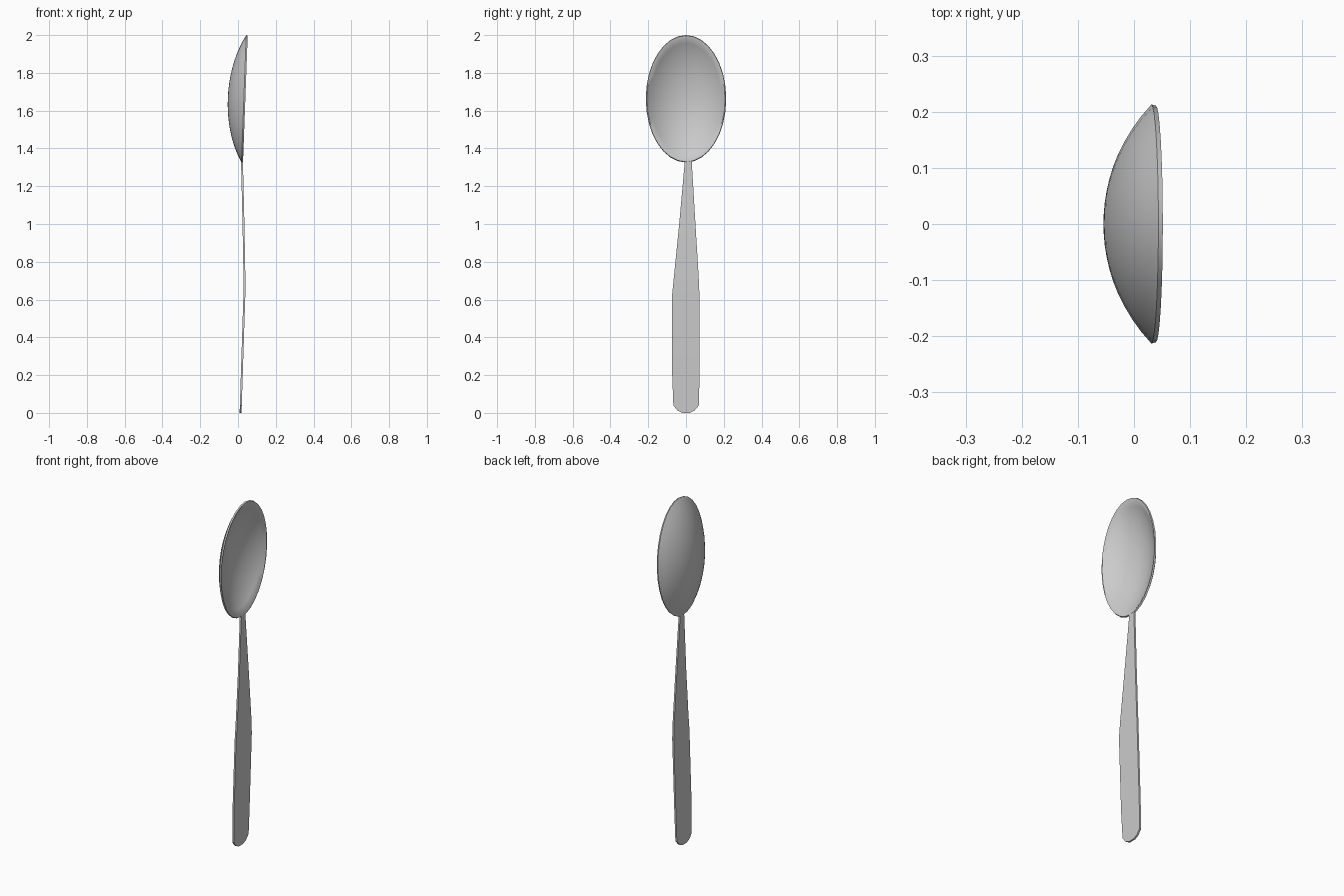
import bpy, bmesh, math

cube = bpy.data.objects.get("Cube")
if cube:
    bpy.data.objects.remove(cube, do_unlink=True)

steel = bpy.data.materials.new("grey_steel")
steel.use_nodes = True
grey = (0.6, 0.6, 0.6, 1)
steel.diffuse_color = grey
steel.node_tree.nodes["Principled BSDF"].inputs["Base Color"].default_value = grey


def finish(name, bm, angle):
    bmesh.ops.recalc_face_normals(bm, faces=bm.faces)
    mesh = bpy.data.meshes.new(name)
    bm.to_mesh(mesh)
    bm.free()
    mesh.materials.append(steel)
    ob = bpy.data.objects.new(name, mesh)
    bpy.context.collection.objects.link(ob)
    bpy.ops.object.select_all(action='DESELECT')
    ob.select_set(True)
    bpy.context.view_layer.objects.active = ob
    bpy.ops.object.shade_smooth_by_angle(angle=math.radians(angle))
    return ob


def bridge(bm, a, b):
    n = len(a)
    for i in range(n):
        j = (i + 1) % n
        bm.faces.new((a[i], a[j], b[j], b[i]))


# Bowl: oval shell made of two spherical caps joined by a narrow lip
SEGMENTS, RINGS = 32, 10
HALF_W, HALF_H, MID_Z = 0.213, 0.337, 1.663


def cap_depth(r, depth):
    radius = (HALF_W ** 2 + depth ** 2) / (2 * depth)
    drop = radius - math.sqrt(radius ** 2 - (r * HALF_W) ** 2)
    return drop - depth


profile = [(k / RINGS, cap_depth(k / RINGS, 0.085) - 0.008)
           for k in range(1, RINGS + 1)]
profile += [(0.99, 0.0), (0.97, 0.0)]
profile += [(0.97 * k / RINGS, cap_depth(k / RINGS, 0.085))
            for k in range(RINGS - 1, 0, -1)]


def bowl_point(r, x, angle):
    z = HALF_H * r * math.cos(angle)
    return (0.039 + x + 0.037 * z, HALF_W * r * math.sin(angle), MID_Z + z)


bm = bmesh.new()
rings = [[bm.verts.new(bowl_point(r, x, 2 * math.pi * i / SEGMENTS))
          for i in range(SEGMENTS)] for r, x in profile]
for a, b in zip(rings, rings[1:]):
    bridge(bm, a, b)
for ring, x in ((rings[0], -0.093), (rings[-1], -0.085)):
    pole = bm.verts.new(bowl_point(0, x, 0))
    for i in range(SEGMENTS):
        bm.faces.new((ring[i], ring[(i + 1) % SEGMENTS], pole))
finish("bowl", bm, 40)

# Handle: thin bowed strip, given as height, x centre, and both edges
THICK = 0.01
stations = [
    (0.0, 0.014, -0.02, 0.02),
    (0.012, 0.014, -0.045, 0.045),
    (0.04, 0.015, -0.067, 0.069),
    (0.2, 0.02, -0.073, 0.071),
    (0.63, 0.034, -0.073, 0.071),
    (0.72, 0.034, -0.064, 0.067),
    (1.0, 0.029, -0.036, 0.05),
    (1.335, 0.021, -0.006, 0.03),
]
bm = bmesh.new()
loops = []
for z, x, left, right in stations:
    corners = [(x - THICK / 2, left), (x + THICK / 2, left),
               (x + THICK / 2, right), (x - THICK / 2, right)]
    loops.append([bm.verts.new((cx, cy, z)) for cx, cy in corners])
for a, b in zip(loops, loops[1:]):
    bridge(bm, a, b)
bm.faces.new(loops[0])
bm.faces.new(loops[-1])
finish("handle", bm, 30)
